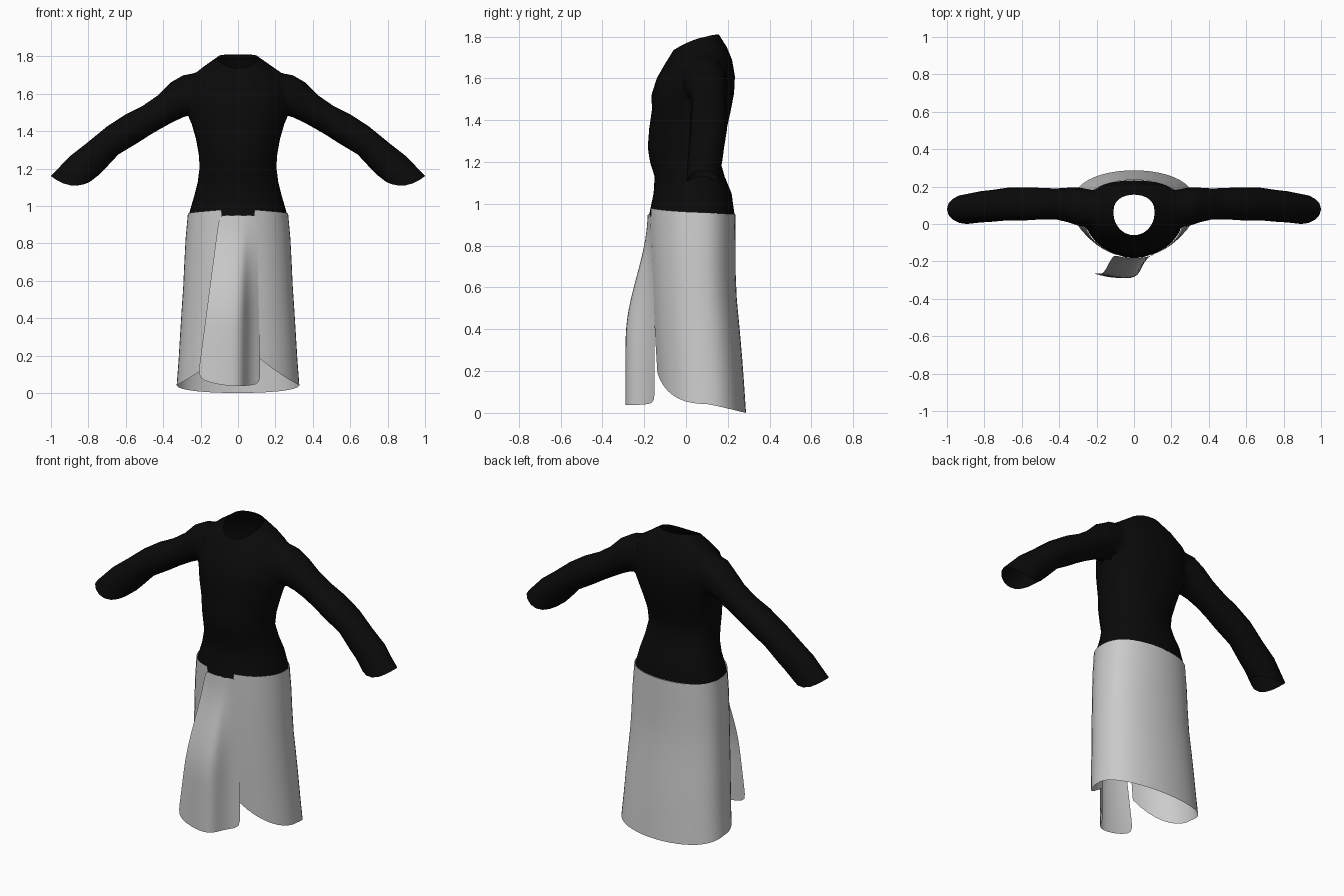
import bpy, bmesh, math
from mathutils import Vector

cube = bpy.data.objects.get("Cube")
if cube:
    bpy.data.objects.remove(cube, do_unlink=True)


def make_material(name, level):
    mat = bpy.data.materials.new(name)
    mat.use_nodes = True
    colour = (level, level, level, 1)
    mat.diffuse_color = colour
    mat.node_tree.nodes["Principled BSDF"].inputs["Base Color"].default_value = colour
    return mat


BLACK = make_material("black cloth", 0.003)
GREY = make_material("light grey cloth", 0.6)


def activate(obj):
    bpy.ops.object.select_all(action="DESELECT")
    obj.select_set(True)
    bpy.context.view_layer.objects.active = obj


def loft(name, rows, mats, closed):
    """Skin rows of points; closed rows get end caps marked with slot 1."""
    bm = bmesh.new()
    grid = [[bm.verts.new(p) for p in row] for row in rows]
    n = len(rows[0])
    for a, b in zip(grid, grid[1:]):
        for i in range(n if closed else n - 1):
            j = (i + 1) % n
            bm.faces.new((a[i], a[j], b[j], b[i]))
    if closed:
        for ring in (grid[0], grid[-1]):
            bm.faces.new(ring).material_index = 1
        bmesh.ops.recalc_face_normals(bm, faces=bm.faces)
    mesh = bpy.data.meshes.new(name)
    bm.to_mesh(mesh)
    bm.free()
    for m in mats:
        mesh.materials.append(m)
    obj = bpy.data.objects.new(name, mesh)
    bpy.context.collection.objects.link(obj)
    return obj


def smooth(obj, angle=50):
    activate(obj)
    bpy.ops.object.shade_smooth_by_angle(angle=math.radians(angle))


def body_point(a, w, yf, yb, zf, zb):
    """Point on a body ring; angle 0 is the front, the back is flatter."""
    c = math.cos(a)
    yc = yf + (yb - yf) * 0.55
    y = yc + (yf - yc) * c if c > 0 else yc + (yb - yc) * abs(c) ** 0.75
    return (w * math.sin(a), y, zb + (zf - zb) * ((1 + c) / 2) ** 2)


# Torso: half width, front y, back y, front z, back z
TORSO = [
    (.265, -.178, .232, .94, .95), (.235, -.155, .218, 1.05, 1.05),
    (.215, -.15, .185, 1.13, 1.13), (.205, -.172, .162, 1.20, 1.21),
    (.21, -.183, .172, 1.27, 1.28), (.225, -.176, .195, 1.36, 1.36),
    (.255, -.163, .215, 1.45, 1.45), (.275, -.165, .23, 1.52, 1.53),
    (.28, -.14, .234, 1.60, 1.61), (.255, -.10, .22, 1.67, 1.69),
    (.19, -.075, .195, 1.71, 1.75), (.11, -.06, .157, 1.735, 1.81),
]
SEGS = 28
rings = [[body_point(math.tau * i / SEGS, w, yf, yb, zf, zb) for i in range(SEGS)]
         for w, yf, yb, zf, zb in TORSO]
top = loft("tunic_top", rings, (BLACK, GREY), True)

# Sleeves: upper x, z, lower x, z, front y, back y
SLEEVE = [
    (.19, 1.70, .19, 1.51, .01, .17), (.29, 1.72, .28, 1.475, -.025, .205),
    (.36, 1.66, .35, 1.445, .01, .20), (.43, 1.59, .41, 1.415, .025, .19),
    (.51, 1.535, .47, 1.38, .025, .193), (.60, 1.49, .54, 1.335, .02, .196),
    (.70, 1.425, .64, 1.275, .02, .195), (.81, 1.335, .71, 1.20, .012, .182),
    (.90, 1.265, .745, 1.165, .008, .175), (1.0, 1.16, .79, 1.13, 0, .158),
]
for side in (1, -1):
    rings = []
    for k, (xt, zt, xb, zb, yf, yb) in enumerate(SLEEVE):
        sag = .035 if k == len(SLEEVE) - 1 else 0
        ring = []
        for i in range(16):
            a = math.tau * i / 16
            c, s = math.cos(a), math.sin(a)
            ring.append((side * ((xt + xb) / 2 + (xt - xb) / 2 * c),
                         (yf + yb) / 2 + (yb - yf) / 2 * s,
                         (zt + zb) / 2 + (zt - zb) / 2 * c - sag * s * s))
        rings.append(ring)
    sleeve = loft("sleeve_cutter", rings, (BLACK, GREY), True)
    mod = top.modifiers.new("join", "BOOLEAN")
    mod.operation = "UNION"
    mod.solver = "EXACT"
    mod.object = sleeve
    activate(top)
    bpy.ops.object.modifier_apply(modifier=mod.name)
    bpy.data.objects.remove(sleeve, do_unlink=True)

# Open the neck, cuffs and hem, and soften the shoulder seams
bm = bmesh.new()
bm.from_mesh(top.data)
bmesh.ops.delete(bm, geom=[f for f in bm.faces if f.material_index == 1], context="FACES")
bmesh.ops.remove_doubles(bm, verts=bm.verts, dist=.004)
seam = [v for v in bm.verts if .2 < abs(v.co.x) < .36 and v.co.z > 1.42]
for _ in range(3):
    bmesh.ops.smooth_vert(bm, verts=seam, factor=.4, use_axis_x=True,
                          use_axis_y=True, use_axis_z=True)
bm.to_mesh(top.data)
bm.free()
top.data.materials.pop(index=1)
smooth(top, 60)

# Wrapped skirt, open at the front: half width, front y, back y
SKIRT = [(.268, -.18, .236), (.28, -.178, .237), (.287, -.175, .237), (.293, -.172, .243),
         (.302, -.168, .256), (.31, -.163, .268), (.318, -.157, .278), (.328, -.15, .287)]
START, COUNT = math.radians(19), 40
rows = []
for k, (w, yf, yb) in enumerate(SKIRT):
    v = k / (len(SKIRT) - 1)
    row = []
    for i in range(COUNT + 1):
        a = START + (math.tau - 2 * START) * i / COUNT
        b = abs(a - math.pi) / (math.pi / 2)
        hem = .043 * min(b, 1) ** 2 + .15 * (max(0, b - 1) / .79) ** 2.2
        waist = .95 + .03 * (b / 1.8) ** 2
        x, y, _ = body_point(a, w, yf, yb, 0, 0)
        row.append((x, y, waist + (hem - waist) * v))
    rows.append(row)
smooth(loft("wrapped_skirt", rows, (GREY,), False))

# Front flap blown forward, with a deep fold on its left: x, y across each edge
WAIST = [(-.10, -.168), (-.065, -.177), (-.03, -.182), (0, -.183),
         (.03, -.182), (.05, -.179), (.075, -.174), (.10, -.167)]
HEM = [(-.215, -.265), (-.15, -.283), (-.08, -.29), (-.02, -.29),
       (.02, -.275), (.04, -.225), (.07, -.18), (.12, -.15)]
rows = []
for k in range(13):
    v = k / 12
    t = min(1, v / .65)
    t = t * t * (3 - 2 * t)
    row = []
    for (x0, y0), (x1, y1) in zip(WAIST, HEM):
        low = .037 + 1.1 * max(0, -x1 - .02) ** 2 + .9 * max(0, x1) ** 2
        row.append((x0 + (x1 - x0) * v, y0 + (y1 - y0) * t, .95 + (low - .95) * v))
    rows.append(row)
flap = loft("front_flap", rows, (GREY,), False)
sub = flap.modifiers.new("soft folds", "SUBSURF")
sub.levels = sub.render_levels = 1
smooth(flap, 80)
